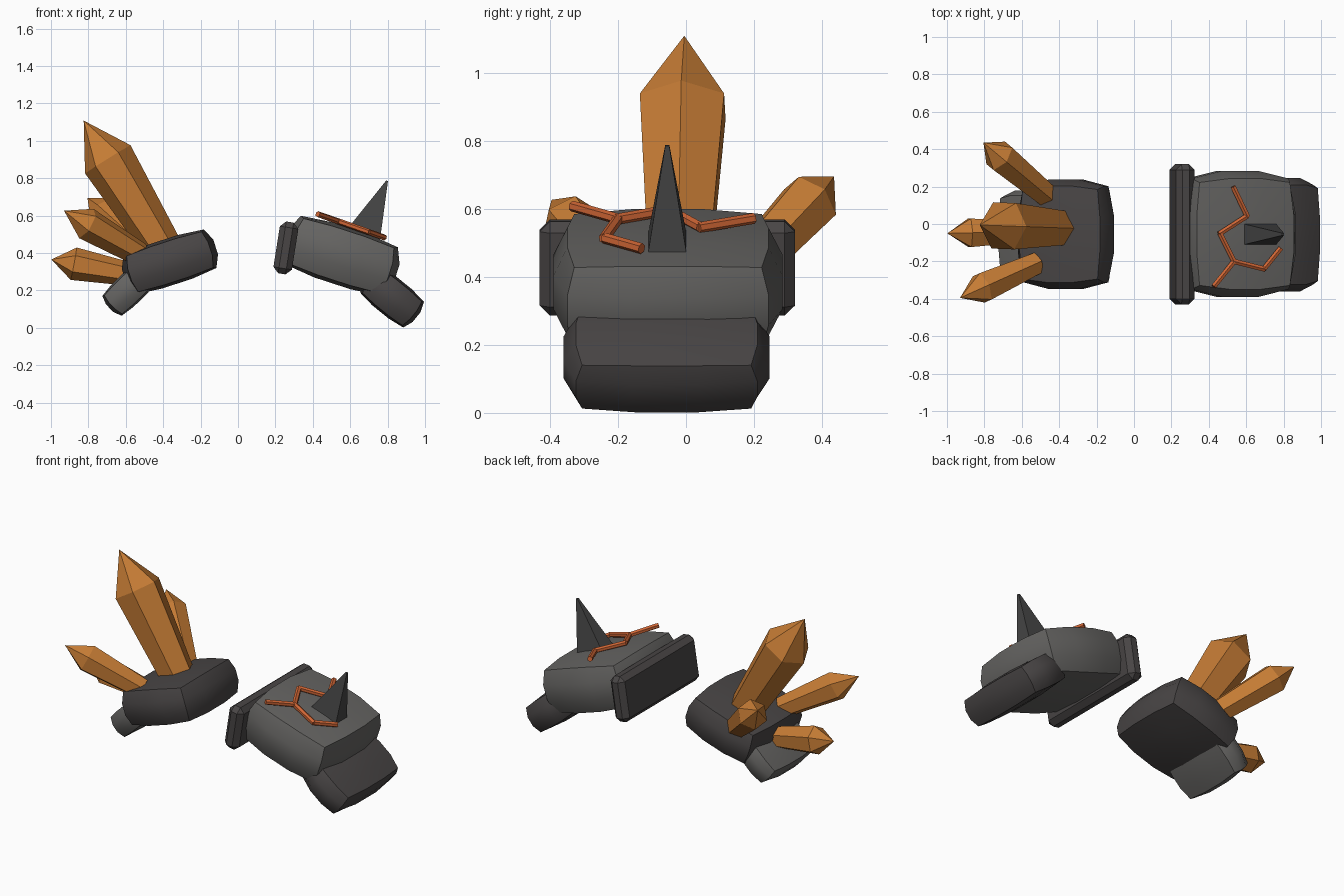
import bpy, bmesh, math
from mathutils import Vector, Matrix

if "Cube" in bpy.data.objects:
    bpy.data.objects.remove(bpy.data.objects["Cube"])


def material(name, rgb):
    m = bpy.data.materials.new(name)
    m.diffuse_color = (*rgb, 1)
    m.use_nodes = True
    m.node_tree.nodes["Principled BSDF"].inputs["Base Color"].default_value = m.diffuse_color
    return m


STONE = material("stone grey", (0.13, 0.127, 0.122))
DARK = material("dark stone", (0.066, 0.06, 0.06))
SPIKE = material("spike grey", (0.06, 0.06, 0.06))
AMBER = material("amber crystal", (0.56, 0.2, 0.035))
LAVA = material("lava orange", (0.62, 0.13, 0.035))


def finish(name, bm, mat, smooth=None):
    bmesh.ops.recalc_face_normals(bm, faces=bm.faces)
    mesh = bpy.data.meshes.new(name)
    bm.to_mesh(mesh)
    bm.free()
    mesh.materials.append(mat)
    ob = bpy.data.objects.new(name, mesh)
    bpy.context.collection.objects.link(ob)
    if smooth:
        bpy.ops.object.select_all(action='DESELECT')
        ob.select_set(True)
        bpy.context.view_layer.objects.active = ob
        bpy.ops.object.shade_smooth_by_angle(angle=math.radians(smooth))
    return ob


def place(bm, centre, tilt):
    bm.transform(Matrix.Translation(centre) @ Matrix.Rotation(math.radians(tilt), 4, 'Y'))


def bulged_block(name, centre, half, tilt, mat, f=0.5):
    """Box with three segments per side, partly rounded towards a sphere."""
    bm = bmesh.new()
    bmesh.ops.create_cube(bm, size=2)
    bmesh.ops.subdivide_edges(bm, edges=bm.edges[:], cuts=2, use_grid_fill=True)
    for v in bm.verts:
        s = 1 - f + f * 1.106 / v.co.length
        v.co = Vector([c * s * h for c, h in zip(v.co, half)])
    place(bm, centre, tilt)
    return finish(name, bm, mat, 38)


def rings(name, levels, mat, sides, base, axis, tip=None):
    """Faceted shaft: levels are (distance, radius) along the axis, closed by a tip."""
    bm = bmesh.new()
    d = axis.normalized()
    side = d.cross(Vector((0, 0, 1))).normalized()
    up = side.cross(d)
    loops = []
    for dist, r in levels:
        loops.append([bm.verts.new(base + d * dist + r * (
            up * math.cos(2 * math.pi * i / sides) + side * math.sin(2 * math.pi * i / sides)))
            for i in range(sides)])
    bm.faces.new(loops[0])
    for a, b in zip(loops, loops[1:]):
        for i in range(sides):
            j = (i + 1) % sides
            bm.faces.new((a[i], a[j], b[j], b[i]))
    if tip is None:
        bm.faces.new(loops[-1])
    else:
        t = bm.verts.new(tip)
        for i in range(sides):
            bm.faces.new((loops[-1][i], loops[-1][(i + 1) % sides], t))
    return finish(name, bm, mat)


# Right shoulder: main shell and lower plate
bulged_block("right_shell", (0.553, -0.053, 0.385), (0.31, 0.336, 0.155), 18, STONE)
bulged_block("right_lower_plate", (0.824, -0.057, 0.163), (0.168, 0.303, 0.1), 39, DARK)

# Right shoulder: bevelled collar
bm = bmesh.new()
bmesh.ops.create_cube(bm, size=1)
bmesh.ops.scale(bm, vec=(0.1, 0.75, 0.28), verts=bm.verts)
bmesh.ops.bevel(bm, geom=bm.edges[:], offset=0.03, segments=1, affect='EDGES')
place(bm, (0.256, -0.055, 0.427), 9)
finish("right_collar", bm, DARK)

# Right shoulder: leaning four-sided spike
bm = bmesh.new()
u, w = Vector((0.95, 0, -0.31)), Vector((0, 1, 0))
foot, top = Vector((0.672, -0.055, 0.5)), Vector((0.797, -0.055, 0.786))
corners = [(-1, -1), (1, -1), (1, 1), (-1, 1)]
low = [bm.verts.new(foot + u * a * 0.092 + w * b * 0.056) for a, b in corners]
high = [bm.verts.new(top + u * a * 0.005 + w * b * 0.006) for a, b in corners]
bm.faces.new(low)
bm.faces.new(high)
for i in range(4):
    j = (i + 1) % 4
    bm.faces.new((low[i], low[j], high[j], high[i]))
finish("right_spike", bm, SPIKE)

# Right shoulder: glowing cracks lying over the shell
paths = [[(0.53, 0.20), (0.605, 0.043), (0.46, -0.05), (0.535, -0.20), (0.43, -0.33)],
         [(0.535, -0.20), (0.695, -0.24), (0.78, -0.135)]]
n = 0
for path in paths:
    pts = [Vector((x, y, 0.61 - 0.35 * (x - 0.42))) for x, y in path]
    for a, b in zip(pts, pts[1:]):
        n += 1
        rings(f"lava_crack_{n}", [(0, 0.016), ((b - a).length + 0.006, 0.016)], LAVA, 6, a, b - a)

# Left shoulder: main block and lower plate
bulged_block("left_shell", (-0.364, -0.055, 0.353), (0.257, 0.292, 0.123), -18, DARK)
bulged_block("left_lower_plate", (-0.58, -0.055, 0.208), (0.148, 0.235, 0.084), -44, STONE)

# Left shoulder: crystals (base, tip, base radius, shoulder radius, shoulder position)
crystals = [((-0.41, -0.02, 0.44), (-0.825, -0.005, 1.108), 0.105, 0.143, 0.69),
            ((-0.45, 0.14, 0.38), (-0.805, 0.435, 0.695), 0.068, 0.09, 0.76),
            ((-0.52, -0.21, 0.39), (-0.93, -0.395, 0.626), 0.065, 0.089, 0.71),
            ((-0.57, -0.04, 0.285), (-0.998, -0.05, 0.365), 0.062, 0.088, 0.72)]
for i, (b, t, r0, r1, k) in enumerate(crystals, 1):
    b, t = Vector(b), Vector(t)
    rings(f"crystal_{i}", [(0, r0), ((t - b).length * k, r1)], AMBER, 6, b, t - b, t)
